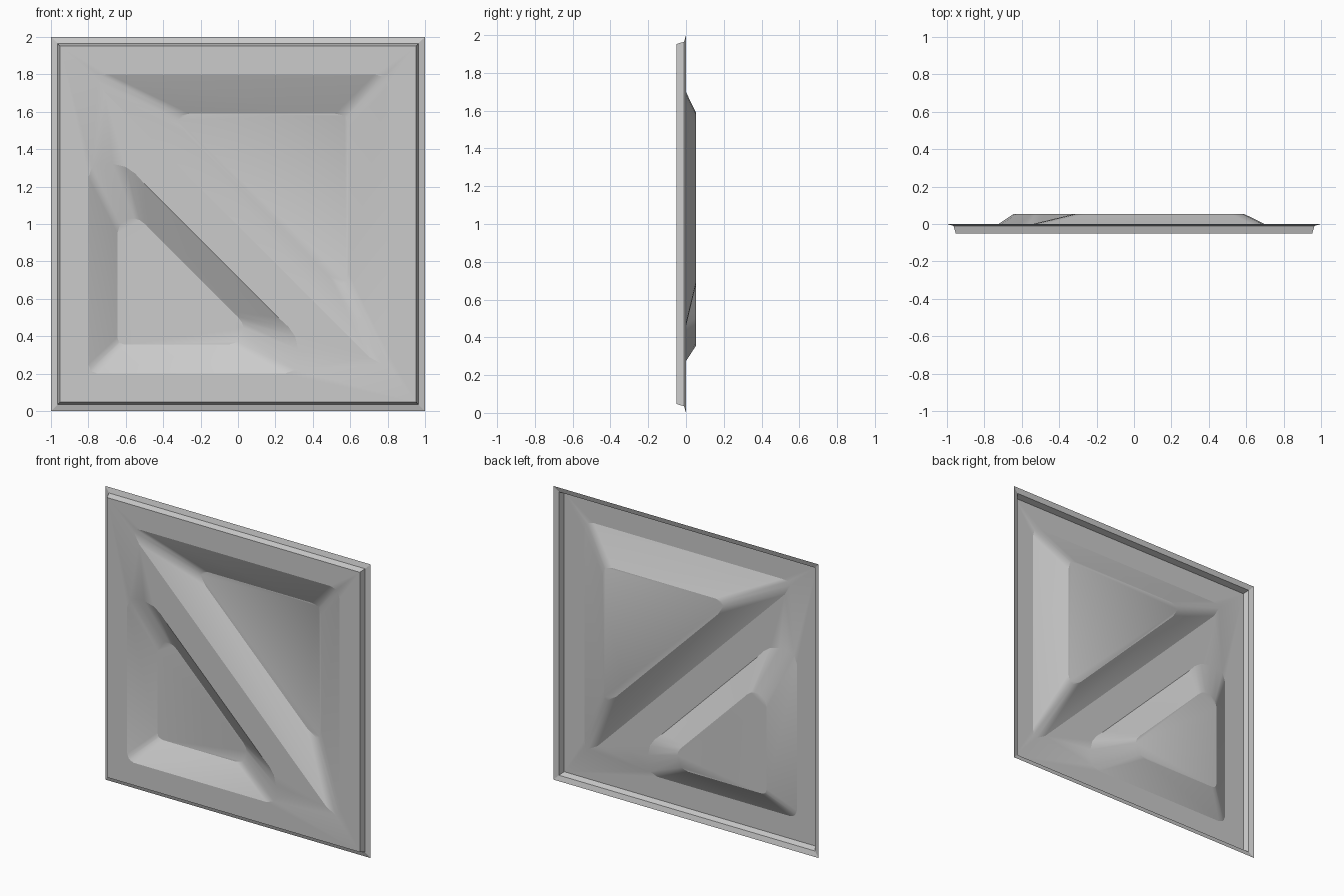
import bpy, bmesh, math

if "Cube" in bpy.data.objects:
    bpy.data.objects.remove(bpy.data.objects["Cube"])

FRONT, BACK = -0.05, 0.053   # panel plane and pocket floor plane


def mirrored(half):
    """Complete a half outline by reflecting it across the panel's diagonal."""
    return half + [(z - 1, x + 1) for x, z in reversed(half)]


bm = bmesh.new()


def ring(points, y):
    return [bm.verts.new((x, y, z)) for x, z in points]


def bridge(a, b):
    n = len(a)
    for i in range(n):
        j = (i + 1) % n
        bm.faces.new((a[i], a[j], b[j], b[i]))


def square(h):
    return [(-h, 1 - h), (h, 1 - h), (h, 1 + h), (-h, 1 + h)]


# Stepped outer flange
flange = [ring(square(h), y) for h, y in ((1.0, 0), (0.965, -0.01), (0.953, FRONT))]
for a, b in zip(flange, flange[1:]):
    bridge(a, b)

# Triangular pressed pockets: half outlines at the rim and at the floor
pockets = [
    ([(-0.71, 1.70), (-0.75, 1.77), (-0.735, 1.795), (-0.69, 1.80), (0.73, 1.80), (0.775, 1.788)],
     [(-0.28, 1.49), (-0.32, 1.555), (-0.305, 1.58), (-0.26, 1.59), (0.52, 1.59), (0.57, 1.578)]),
    ([(-0.50, 1.215), (-0.55, 1.27), (-0.60, 1.305), (-0.67, 1.322), (-0.73, 1.322),
      (-0.78, 1.305), (-0.80, 1.25), (-0.80, 0.25), (-0.79, 0.222)],
     [(-0.47, 0.972), (-0.495, 0.998), (-0.525, 1.02), (-0.555, 1.03), (-0.59, 1.027),
      (-0.63, 1.0), (-0.645, 0.95), (-0.645, 0.395), (-0.637, 0.37)]),
]
loops = [flange[-1]]
for rim, floor in pockets:
    a, b = ring(mirrored(rim), FRONT), ring(mirrored(floor), BACK)
    bridge(a, b)
    bm.faces.new(b)
    loops.append(a)

# Flat panel with the pocket openings left out
edges = [bm.edges.get((l[i - 1], l[i])) for l in loops for i in range(len(l))]
bmesh.ops.triangle_fill(bm, use_beauty=True, use_dissolve=False, edges=edges, normal=(0, -1, 0))

# Face the sheet to the front
bmesh.ops.recalc_face_normals(bm, faces=bm.faces)
if sum(f.normal.y * f.calc_area() for f in bm.faces) > 0:
    bmesh.ops.reverse_faces(bm, faces=bm.faces)

mesh = bpy.data.meshes.new("pressed_panel")
bm.to_mesh(mesh)
bm.free()
panel = bpy.data.objects.new("pressed_panel", mesh)
bpy.context.collection.objects.link(panel)
bpy.context.view_layer.objects.active = panel
panel.select_set(True)
bpy.ops.object.shade_smooth_by_angle(angle=math.radians(20))
